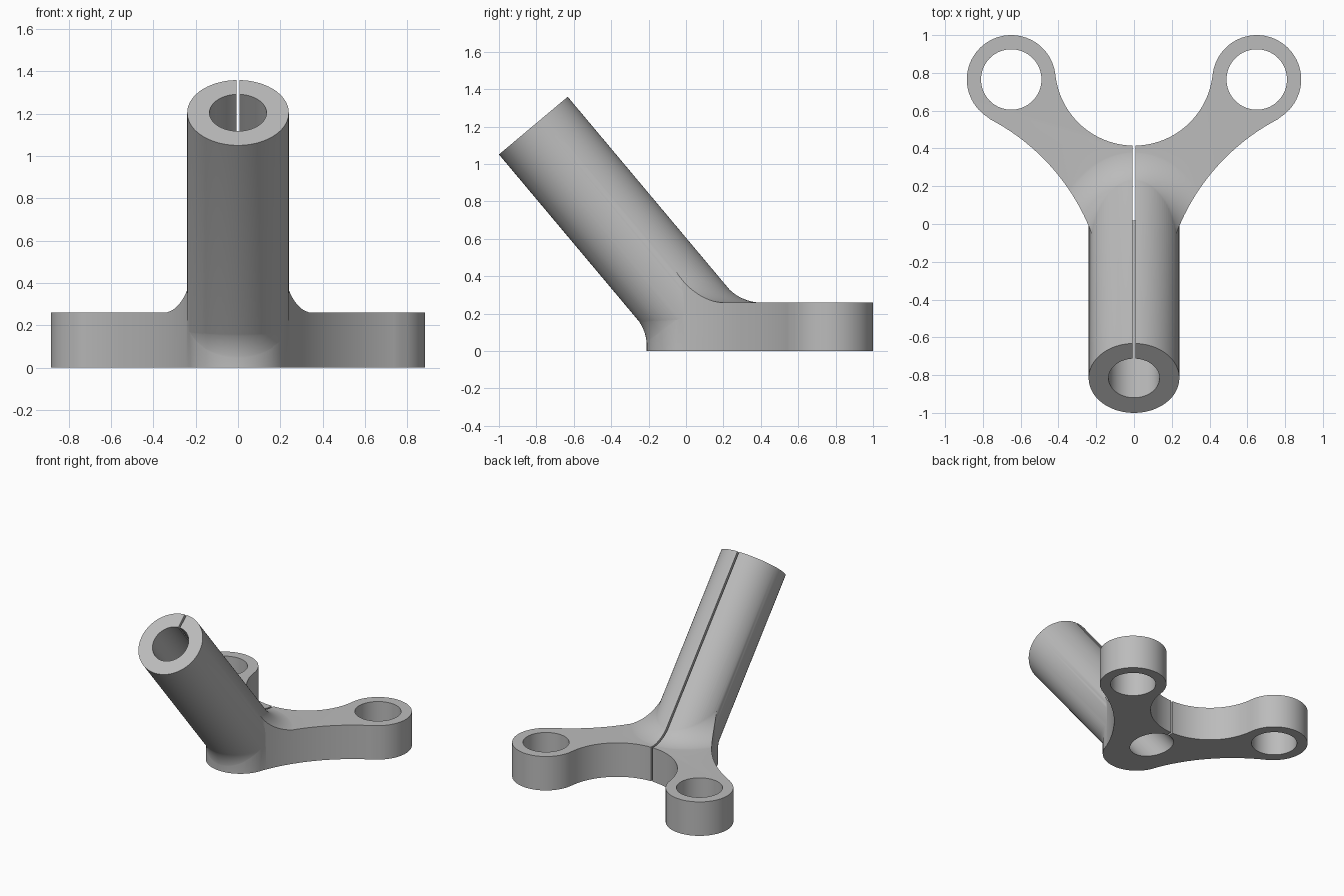
import bpy, bmesh
from math import sin, cos, tan, pi, radians, atan2
from mathutils import Vector, Matrix

old = bpy.data.objects.get("Cube")
if old:
    bpy.data.objects.remove(old)

TILT = radians(40)
UP = Vector((0, -sin(TILT), cos(TILT)))      # tube axis
BACK = Vector((0, cos(TILT), sin(TILT)))     # normal of the tube's rear side
FOOT = Vector((0, 0.195, 0))                 # where the axis meets the ground
LENGTH, TUBE_R, BORE_R = 1.573, 0.24, 0.135
THICK, FILLET_R = 0.26, 0.25
NOSE, LUG = Vector((0, 0.03)), Vector((0.65, 0.765))
LUG_R, HOLE_R = 0.235, 0.16
SADDLE, SADDLE_R = Vector((0, 0.833)), 0.418
FLANK, FLANK_R = Vector((1.287, -0.454)), 1.137
ALONG_TUBE = Matrix.Translation(FOOT) @ Matrix.Rotation(TILT, 4, 'X')

grey = bpy.data.materials.new("light grey")
grey.use_nodes = True
grey.diffuse_color = (0.5, 0.5, 0.5, 1)
grey.node_tree.nodes["Principled BSDF"].inputs["Base Color"].default_value = (0.5, 0.5, 0.5, 1)


def finish(name, bm):
    bmesh.ops.recalc_face_normals(bm, faces=bm.faces)
    mesh = bpy.data.meshes.new(name)
    bm.to_mesh(mesh)
    bm.free()
    mesh.materials.append(grey)
    ob = bpy.data.objects.new(name, mesh)
    bpy.context.collection.objects.link(ob)
    return ob


def cylinder(name, radius, low, high, matrix=Matrix(), sides=96):
    bm = bmesh.new()
    place = matrix @ Matrix.Translation((0, 0, (low + high) / 2))
    bmesh.ops.create_cone(bm, cap_ends=True, segments=sides, radius1=radius,
                          radius2=radius, depth=high - low, matrix=place)
    return finish(name, bm)


def box(name, size, centre, matrix=Matrix()):
    bm = bmesh.new()
    place = matrix @ Matrix.Translation(centre) @ Matrix.Diagonal((*size, 1))
    bmesh.ops.create_cube(bm, size=1, matrix=place)
    return finish(name, bm)


def combine(ob, other, operation):
    """Apply a boolean and discard the second object."""
    mod = ob.modifiers.new(operation, 'BOOLEAN')
    mod.operation, mod.object, mod.solver = operation, other, 'EXACT'
    graph = bpy.context.evaluated_depsgraph_get()
    mesh = bpy.data.meshes.new_from_object(ob.evaluated_get(graph))
    ob.modifiers.clear()
    ob.data = mesh
    bpy.data.objects.remove(other)


def angle_to(a, b):
    return atan2(b.y - a.y, b.x - a.x)


def arc(centre, radius, start, end, steps):
    return [centre + radius * Vector((cos(a), sin(a)))
            for a in (start + (end - start) * i / steps for i in range(steps + 1))]


def outline_prism(name, height):
    """Plate outline: tangent arcs round the nose, flank, lug and saddle, mirrored."""
    nose_end, lug_start = angle_to(NOSE, FLANK), angle_to(LUG, FLANK)
    lug_end = angle_to(LUG, SADDLE)
    if lug_end < lug_start:
        lug_end += 2 * pi
    half = arc(NOSE, TUBE_R, -pi / 2, nose_end, 20)
    half += arc(FLANK, FLANK_R, nose_end + pi, lug_start + pi, 30)[1:]
    half += arc(LUG, LUG_R, lug_start, lug_end, 48)[1:]
    half += arc(SADDLE, SADDLE_R, angle_to(SADDLE, LUG), -pi / 2, 32)[1:]
    points = half + [Vector((-p.x, p.y)) for p in reversed(half[1:-1])]
    bm = bmesh.new()
    face = bm.faces.new([bm.verts.new((p.x, p.y, 0)) for p in points])
    top = bmesh.ops.extrude_face_region(bm, geom=[face])["geom"]
    bmesh.ops.translate(bm, vec=(0, 0, height),
                        verts=[v for v in top if isinstance(v, bmesh.types.BMVert)])
    return finish(name, bm)


def rolling_fillet(name, ball, limit, steps=64, cuts=14):
    """Solid under a rolling ball; ball(angle) gives its centre and both contact normals."""
    bm = bmesh.new()
    rings = []
    for i in range(steps + 1):
        centre, n1, n2 = ball(limit * (2 * i / steps - 1))
        span = n1.angle(n2)
        ring = []
        for k in range(cuts + 1):
            f = k / cuts
            n = (n1 * sin((1 - f) * span) + n2 * sin(f * span)) / sin(span)
            ring.append(centre - n * (FILLET_R + 0.0015))
        ring.append(centre - (n1 + n2) * (1.15 * FILLET_R / (1 + n1.dot(n2))))
        rings.append([bm.verts.new(p) for p in ring])
    for a, b in zip(rings, rings[1:]):
        for k in range(len(a)):
            j = (k + 1) % len(a)
            bm.faces.new((a[k], a[j], b[j], b[k]))
    bm.faces.new(rings[0])
    bm.faces.new(rings[-1])
    return finish(name, bm)


def upper_ball(a):
    side = Vector((sin(a), 0, 0)) + BACK * cos(a)
    offset = side * (TUBE_R + FILLET_R)
    rise = (THICK + FILLET_R - offset.z) / UP.z
    return FOOT + UP * rise + offset, Vector((0, 0, 1)), side


def nose_ball(a):
    reach = TUBE_R + FILLET_R
    flat = Vector((sin(a), -cos(a), 0))
    side = Vector((sin(a), 0, 0)) - BACK * cos(a)
    height = (FOOT.y - NOSE.y) / tan(TILT) - tan(TILT / 2) * reach * cos(a)
    return Vector((0, NOSE.y, height)) + flat * reach, flat, side


# Plate with the upper fillet, trimmed to the outline
bracket = box("angled_clamp_bracket", (2.4, 2.4, THICK), (0, 0, THICK / 2))
combine(bracket, rolling_fillet("upper_fillet", upper_ball, radians(105)), 'UNION')
combine(bracket, outline_prism("plate_outline", 1.2), 'INTERSECT')

# Leaning tube, trimmed just inside the plate's underside and saddle
tube = cylinder("tube", TUBE_R, -0.5, LENGTH, ALONG_TUBE)
combine(tube, box("ground_trim", (3, 3, 1), (0, 0, -0.498)), 'DIFFERENCE')
combine(tube, cylinder("saddle_trim", SADDLE_R + 0.002, -1, 0.25,
                       Matrix.Translation((0, SADDLE.y, 0))), 'DIFFERENCE')
combine(bracket, tube, 'UNION')
combine(bracket, rolling_fillet("nose_fillet", nose_ball, radians(78)), 'UNION')

# Bore, clamping slit and lug holes
combine(bracket, cylinder("bore", BORE_R, -0.6, LENGTH + 0.2, ALONG_TUBE), 'DIFFERENCE')
combine(bracket, box("slit", (0.014, 0.6, 3), (0, 0.3, 0.6), ALONG_TUBE), 'DIFFERENCE')
for sign in (-1, 1):
    spot = Matrix.Translation((sign * LUG.x, LUG.y, 0))
    combine(bracket, cylinder("lug_hole", HOLE_R, -0.2, 0.6, spot, 64), 'DIFFERENCE')

# Smooth curved walls, crisp rims
bpy.ops.object.select_all(action='DESELECT')
bracket.select_set(True)
bpy.context.view_layer.objects.active = bracket
bpy.ops.object.shade_smooth_by_angle(angle=radians(30))
